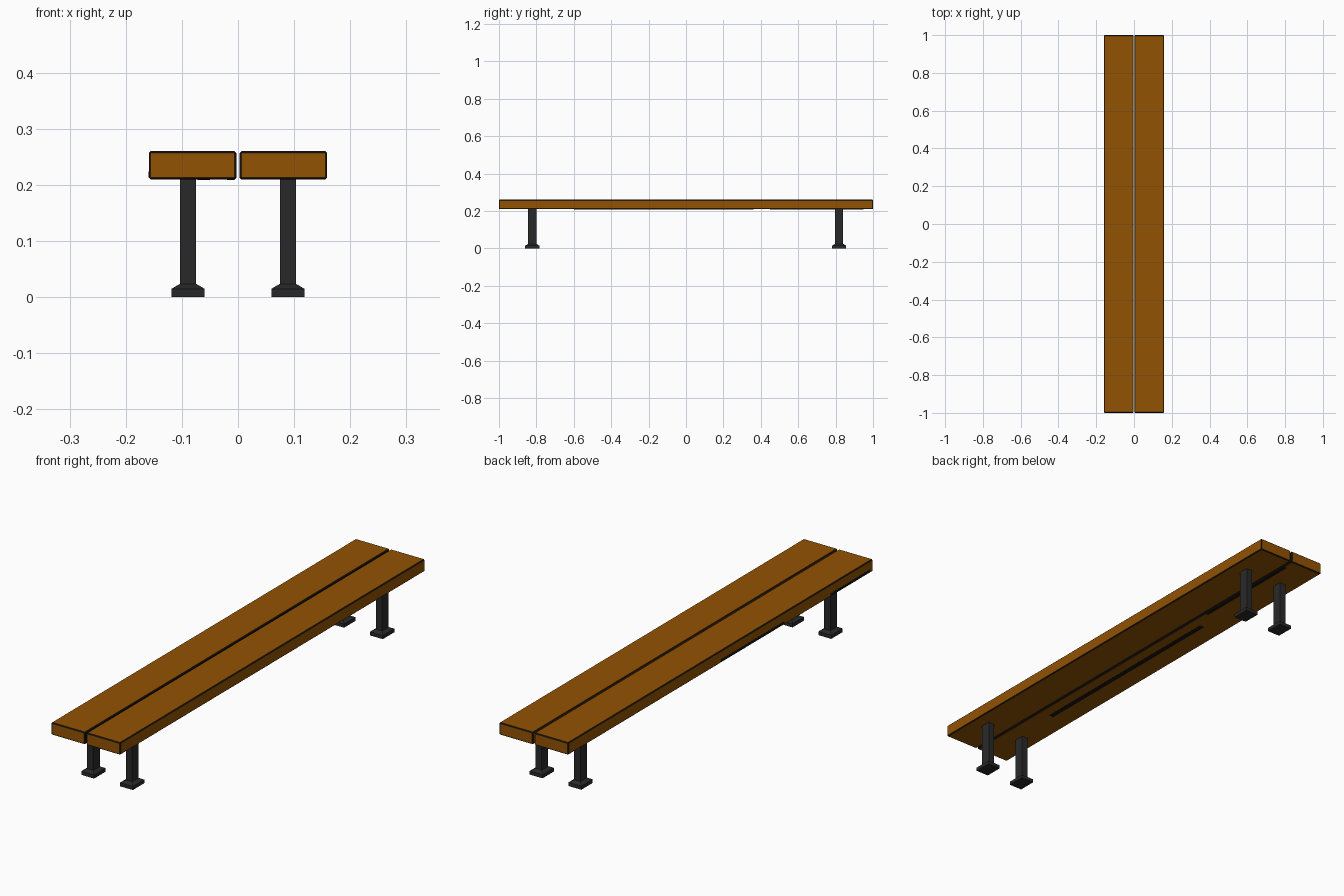
import bpy, bmesh

if "Cube" in bpy.data.objects:
    bpy.data.objects.remove(bpy.data.objects["Cube"])

def material(name, rgb):
    m = bpy.data.materials.new(name)
    m.diffuse_color = (*rgb, 1)
    m.use_nodes = True
    m.node_tree.nodes["Principled BSDF"].inputs["Base Color"].default_value = m.diffuse_color
    return m

wood = material("brown wood", (0.29, 0.085, 0.001))
metal = material("dark metal", (0.022, 0.022, 0.023))
trim = material("black trim", (0.009, 0.008, 0.006))

def make_object(name, bm, *mats):
    bmesh.ops.recalc_face_normals(bm, faces=bm.faces)
    me = bpy.data.meshes.new(name)
    bm.to_mesh(me)
    bm.free()
    for m in mats:
        me.materials.append(m)
    ob = bpy.data.objects.new(name, me)
    bpy.context.collection.objects.link(ob)

def box(lo, hi):
    bm = bmesh.new()
    bmesh.ops.create_cube(bm, size=1)
    for v in bm.verts:
        v.co = [(a + b) / 2 + c * (b - a) for a, b, c in zip(lo, hi, v.co)]
    return bm

def plank(name, x0, x1, dark_inner):
    # long board with black eased edges, optional dark face in the gap
    bm = box((x0, -1, 0.2095), (x1, 1, 0.2605))
    bmesh.ops.bevel(bm, geom=bm.edges[:], offset=0.0035, segments=1, affect='EDGES')
    bm.normal_update()
    for f in bm.faces:
        slanted = max(abs(c) for c in f.normal) < 0.95
        f.material_index = int(slanted or (dark_inner and f.normal.x > 0.9))
    make_object(name, bm, wood, trim)

def leg(name, cx, cy):
    # stacked rectangular rings: foot plate, sloped collar, post
    rings = [(0.0295, 0.0375, 0), (0.0295, 0.0375, 0.015),
             (0.0142, 0.0215, 0.024), (0.0142, 0.0215, 0.211)]
    bm = bmesh.new()
    loops = [[bm.verts.new((cx + sx * w, cy + sy * d, z))
              for sx, sy in ((-1, -1), (1, -1), (1, 1), (-1, 1))]
             for w, d, z in rings]
    for a, b in zip(loops, loops[1:]):
        for i in range(4):
            j = (i + 1) % 4
            bm.faces.new((a[i], a[j], b[j], b[i]))
    bm.faces.new(loops[0][::-1])
    bm.faces.new(loops[-1])
    make_object(name, bm, metal)

# seat boards with a narrow gap
plank("left_seat_plank", -0.159, -0.003, True)
plank("right_seat_plank", 0.003, 0.159, False)

# thin dark streaks under and beside the left board
streaks = [((-0.072, -0.6, 0.209), (-0.05, 0.36, 0.21)),
           ((-0.02, 0.45, 0.209), (-0.006, 0.95, 0.21)),
           ((-0.1595, -0.42, 0.213), (-0.1585, 0.0, 0.224)),
           ((-0.1595, -0.98, 0.213), (-0.1585, -0.72, 0.224))]
for i, (lo, hi) in enumerate(streaks):
    make_object(f"dark_streak_{i + 1}", box(lo, hi), trim)

# four legs
for side, x in (("left", -0.089), ("right", 0.089)):
    for end, y in (("front", -0.822), ("back", 0.819)):
        leg(f"{end}_{side}_leg", x, y)
